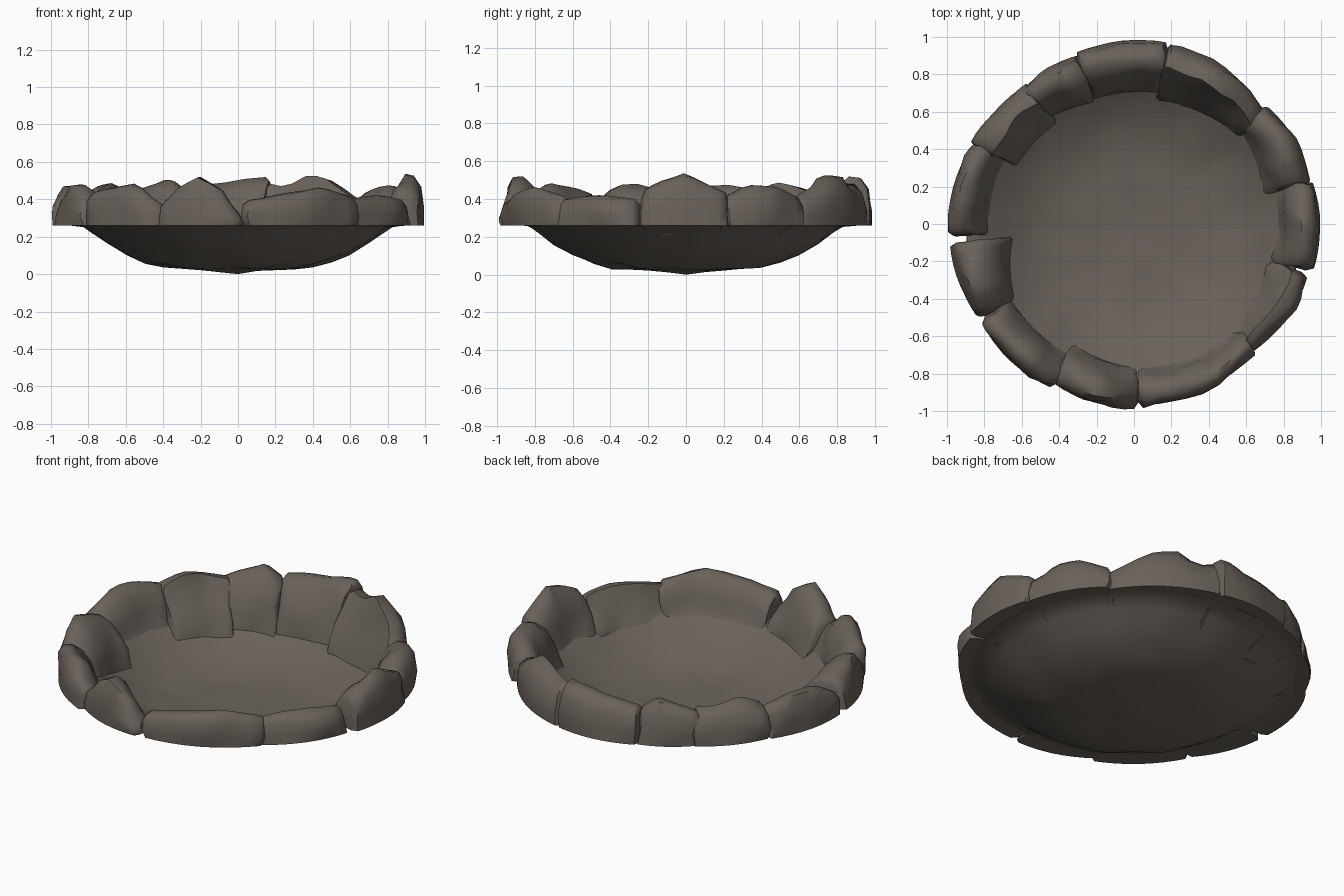
import bpy, bmesh, math
from mathutils import Vector, noise

if "Cube" in bpy.data.objects:
    bpy.data.objects.remove(bpy.data.objects["Cube"])

stone = bpy.data.materials.new("dark brown stone")
stone.diffuse_color = (0.142, 0.121, 0.102, 1)
stone.use_nodes = True
stone.node_tree.nodes["Principled BSDF"].inputs["Base Color"].default_value = stone.diffuse_color
RIM = 0.26

# bowl profile: radius, height, ending in a flat lip under the stones
PROFILE = [(0, 0.006), (0.1, 0.014), (0.2, 0.022), (0.3, 0.028), (0.4, 0.038), (0.5, 0.063),
           (0.6, 0.104), (0.7, 0.163), (0.78, 0.222), (0.83, 0.254), (0.9, 0.262)]


def lerp_table(pts, x):
    for (x0, y0), (x1, y1) in zip(pts, pts[1:]):
        if x <= x1:
            return y0 + (y1 - y0) * (x - x0) / (x1 - x0)
    return pts[-1][1]


def sample(vals, t):
    n = len(vals) - 1
    return lerp_table([(i / n, v) for i, v in enumerate(vals)], t)


def finish(bm, name, angle):
    bmesh.ops.recalc_face_normals(bm, faces=bm.faces)
    me = bpy.data.meshes.new(name)
    bm.to_mesh(me)
    bm.free()
    me.materials.append(stone)
    ob = bpy.data.objects.new(name, me)
    bpy.context.collection.objects.link(ob)
    bpy.ops.object.select_all(action='DESELECT')
    ob.select_set(True)
    bpy.context.view_layer.objects.active = ob
    bpy.ops.object.shade_smooth_by_angle(angle=math.radians(angle))
    return ob


# shallow bowl, a thin uneven shell
bm = bmesh.new()
N = 64
outer = PROFILE[1:]
inner = [(r - 0.004, z + 0.008) for r, z in reversed(outer)]
rings = []
for r, z in outer + inner:
    ring = []
    for i in range(N):
        a = 2 * math.pi * i / N
        p = Vector((r * math.cos(a), r * math.sin(a), 0))
        amp = 0.016 if 0.35 < r < 0.81 else 0.006
        p.z = max(0.004, z + amp * noise.noise(p * 5))
        ring.append(bm.verts.new(p))
    rings.append(ring)
for A, B in zip(rings, rings[1:]):
    for i in range(N):
        j = (i + 1) % N
        bm.faces.new((A[i], A[j], B[j], B[i]))
for ring, z in ((rings[0], 0.0), (rings[-1], 0.015)):
    c = bm.verts.new((0, 0, z))
    for i in range(N):
        bm.faces.new((ring[i], ring[(i + 1) % N], c))
finish(bm, "bowl", 50)

# rocks: start angle, end angle, top heights, inner radii, outer radii, gentle inner slope
ROCKS = [
    (-15, 14, (0.44, 0.50, 0.535, 0.48, 0.43), (0.77, 0.80), (0.99, 0.98), 0),
    (13, 42, (0.42, 0.48, 0.47, 0.40), (0.73, 0.77), (0.97, 0.95), 0),
    (40, 80, (0.39, 0.44, 0.51, 0.53, 0.47, 0.49), (0.74, 0.69), (0.92, 0.98), 1),
    (79, 109, (0.52, 0.50, 0.48, 0.46), (0.73, 0.72), (0.98, 0.96), 0),
    (108, 130, (0.44, 0.51, 0.48, 0.43), (0.70, 0.75), (0.95, 0.93), 0),
    (127, 154, (0.44, 0.47, 0.49, 0.43), (0.70, 0.72), (0.94, 0.95), 1),
    (153, 184, (0.43, 0.47, 0.47, 0.38), (0.79, 0.80), (0.96, 0.99), 0),
    (186, 212, (0.42, 0.48, 0.47, 0.38), (0.67, 0.77), (0.99, 0.96), 0),
    (212, 244, (0.42, 0.46, 0.49, 0.36), (0.79, 0.80), (0.97, 0.98), 0),
    (243, 271, (0.38, 0.46, 0.525, 0.45, 0.30), (0.74, 0.79), (0.95, 0.98), 0),
    (272, 314, (0.39, 0.43, 0.465, 0.41), (0.79, 0.81), (0.97, 0.94), 0),
    (312, 344, (0.40, 0.42, 0.42, 0.40), (0.79, 0.76), (0.93, 0.97), 1),
]


def rock(name, a0, a1, tops, ris, ros, slope, seed):
    bm = bmesh.new()
    rings = []
    for t in (0, 0.04, 0.14, 0.26, 0.38, 0.5, 0.62, 0.74, 0.86, 0.96, 1):
        a = math.radians(a0 + (a1 - a0) * t)
        end = t in (0, 1)
        ro = sample(ros, t) + 0.012 * math.sin(math.pi * t) - (0.035 if end else 0)
        ro = min(ro, 0.995)
        ri = sample(ris, t) + (0.015 if end else 0)
        top = sample(tops, t) - (0.02 if end else 0)
        w, h = ro - ri, top - RIM
        section = [(ro, RIM), (ro, RIM + 0.35 * h), (ro - 0.06 * w, RIM + 0.75 * h),
                   (ro - 0.22 * w, top - 0.03 * h), (ro - 0.44 * w, top)]
        if slope:
            section += [(ro - 0.58 * w, RIM + 0.7 * h), (ri + 0.22 * w, RIM + 0.32 * h)]
        else:
            section += [(ro - 0.7 * w, RIM + 0.8 * h), (ri + 0.12 * w, RIM + 0.38 * h)]
        section += [(ri, RIM - 0.02 * slope),
                    (ri - 0.02, lerp_table(PROFILE, ri - 0.02) + 0.006),
                    (max(ri + 0.02, 0.85), RIM + 0.003)]
        ring = []
        for k, (r, z) in enumerate(section):
            p = Vector((r * math.cos(a), r * math.sin(a), z))
            if 0 < k < 8:
                d = noise.noise_vector(p * 6 + Vector((seed * 7.3, 0, 0))) * 0.03
                d.z *= 0.4
                p += d
                flat = math.hypot(p.x, p.y)
                if flat > 0.995:
                    p.x *= 0.995 / flat
                    p.y *= 0.995 / flat
            ring.append(bm.verts.new(p))
        rings.append(ring)
    n = len(rings[0])
    for A, B in zip(rings, rings[1:]):
        for i in range(n - 2):
            bm.faces.new((A[i], A[i + 1], B[i + 1], B[i]))
        # flat underside strip resting on the lip
        bm.faces.new((A[n - 1], A[0], B[0], B[n - 1]))
    bm.faces.new(rings[0])
    bm.faces.new(rings[-1])
    finish(bm, name, 55)


# ring of stones around the rim
for i, spec in enumerate(ROCKS):
    rock(f"rim_rock_{i + 1}", *spec, i)
